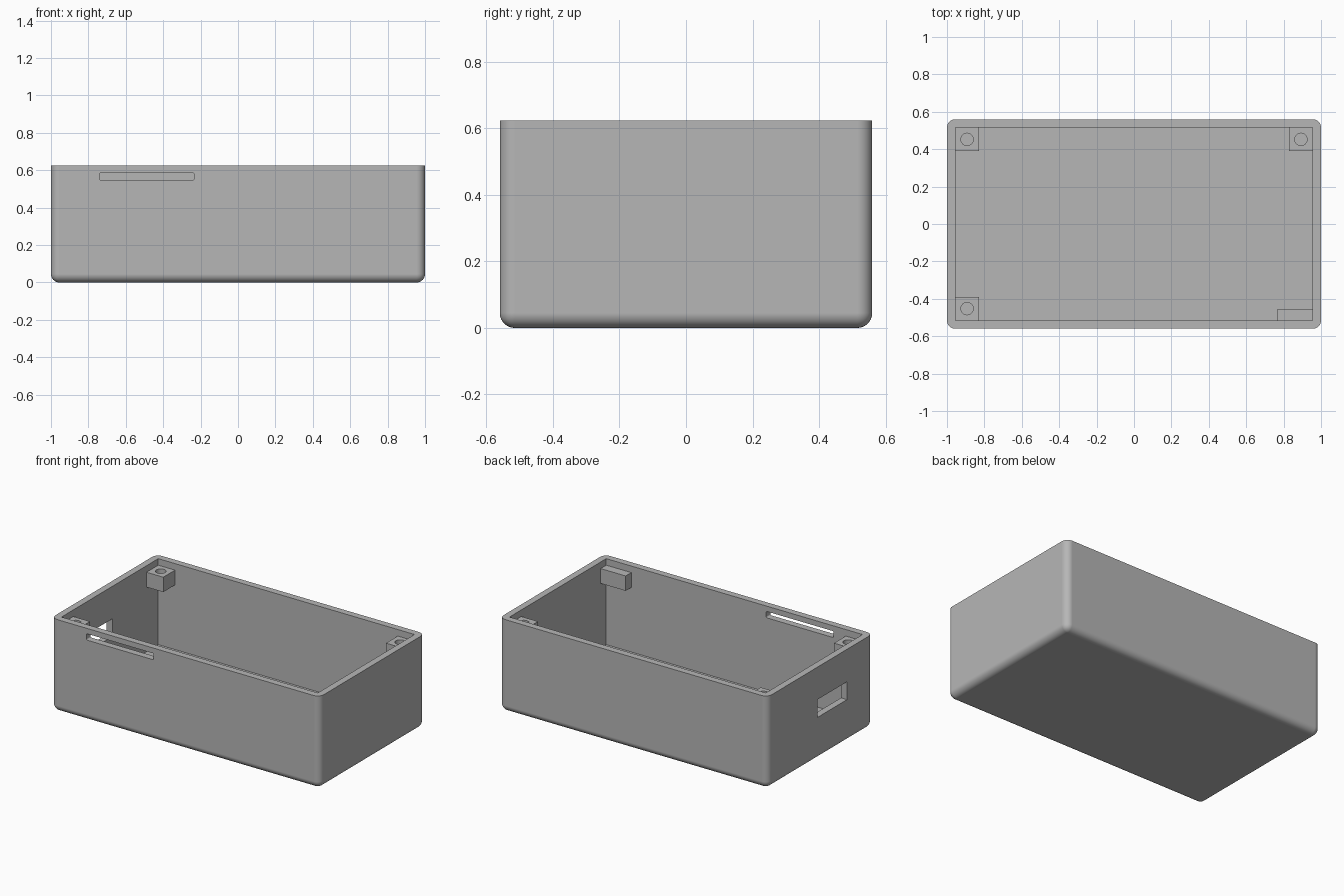
import bpy, bmesh, math
from mathutils import Vector

if "Cube" in bpy.data.objects:
    bpy.data.objects.remove(bpy.data.objects["Cube"])

HX, HY, H = 1.0, 0.56, 0.624      # outer half sizes and height
WALL, FILLET = 0.045, 0.045
IX, IY = HX - WALL, HY - WALL     # inner half sizes
POST, POST_LOW, POST_TOP = 0.125, 0.48, 0.58
EMBED = 0.02                      # how far mounts sink into the walls

grey = bpy.data.materials.new("grey plastic")
grey.use_nodes = True
colour = (0.47, 0.47, 0.47, 1)
grey.diffuse_color = colour
grey.node_tree.nodes["Principled BSDF"].inputs["Base Color"].default_value = colour


def make_box(name, low, high, radius=0, pick=None, segments=8):
    """Box between two corners; edges chosen by pick are rounded."""
    low, high = Vector(low), Vector(high)
    bm = bmesh.new()
    bmesh.ops.create_cube(bm, size=1)
    for v in bm.verts:
        v.co = (low + high) / 2 + v.co * (high - low)
    if radius:
        edges = [e for e in bm.edges if pick(e)]
        bmesh.ops.bevel(bm, geom=edges, offset=radius, segments=segments,
                        profile=0.5, affect='EDGES')
    mesh = bpy.data.meshes.new(name)
    bm.to_mesh(mesh)
    bm.free()
    mesh.materials.append(grey)
    obj = bpy.data.objects.new(name, mesh)
    bpy.context.collection.objects.link(obj)
    return obj


def activate(obj):
    bpy.ops.object.select_all(action='DESELECT')
    obj.select_set(True)
    bpy.context.view_layer.objects.active = obj


def cut(obj, cutter):
    """Subtract the cutter and remove it."""
    mod = obj.modifiers.new("cut", 'BOOLEAN')
    mod.operation, mod.solver, mod.object = 'DIFFERENCE', 'EXACT', cutter
    activate(obj)
    bpy.ops.object.modifier_apply(modifier=mod.name)
    bpy.data.objects.remove(cutter)


def smooth(obj):
    activate(obj)
    bpy.ops.object.shade_smooth_by_angle(angle=math.radians(30))


# Outer shell, rounded everywhere except around the open top
case = make_box("case_shell", (-HX, -HY, 0), (HX, HY, H), FILLET,
                lambda e: any(v.co.z < H / 2 for v in e.verts))

# Cavity, front card slot and side port
cut(case, make_box("cavity", (-IX, -IY, WALL), (IX, IY, H + 0.2)))
cut(case, make_box("card_slot", (-0.738, -HY - 0.1, 0.545), (-0.236, -IY + 0.05, 0.588), 0.008,
                   lambda e: abs(e.verts[0].co.y - e.verts[1].co.y) > 0.01, 3))
cut(case, make_box("side_port", (-HX - 0.1, -0.285, 0.285), (-IX + 0.05, 0.03, 0.405)))
smooth(case)
weighted = case.modifiers.new("flat_face_normals", 'WEIGHTED_NORMAL')
weighted.keep_sharp = True

# Screw posts in three corners
corners = {"back_right": (-1, 1), "back_left": (1, 1), "front_right": (-1, -1)}
for place, (sx, sy) in corners.items():
    xs = sorted((sx * (IX + EMBED), sx * (IX - POST)))
    ys = sorted((sy * (IY + EMBED), sy * (IY - POST)))
    post = make_box("screw_post_" + place, (xs[0], ys[0], POST_LOW), (xs[1], ys[1], POST_TOP))
    bpy.ops.mesh.primitive_cylinder_add(
        vertices=32, radius=0.033, depth=0.4,
        location=(sx * (IX - POST / 2), sy * (IY - POST / 2), POST_TOP))
    cut(post, bpy.context.object)
    smooth(post)

# Plain support lug in the remaining corner
make_box("support_lug", (IX - 0.187, -IY - EMBED, POST_LOW), (IX + EMBED, -IY + 0.06, POST_TOP))
